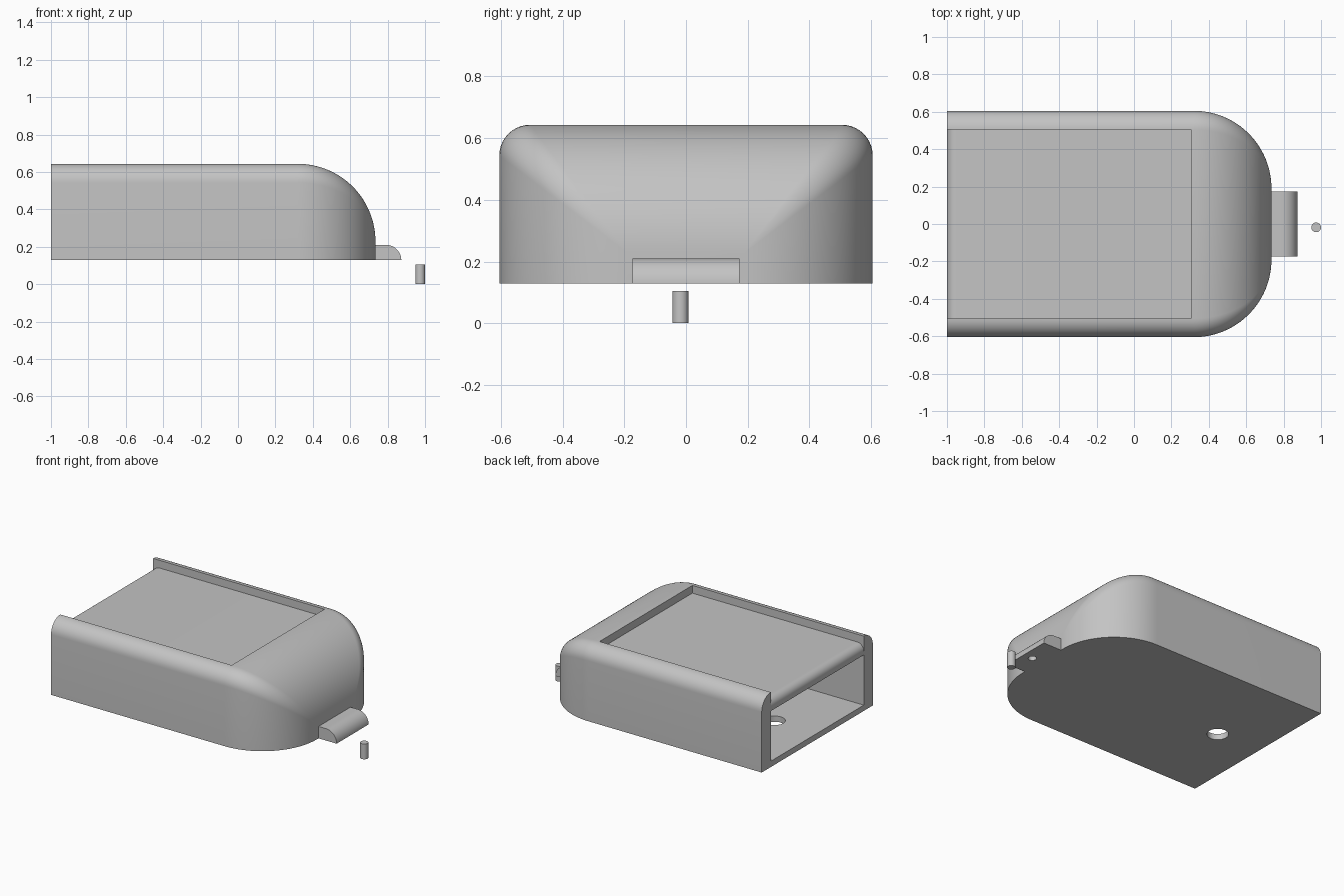
import bpy, bmesh
from math import sin, cos, pi, radians

default = bpy.data.objects.get("Cube")
if default:
    bpy.data.objects.remove(default)

grey = bpy.data.materials.new("plain grey")
grey.use_nodes = True
colour = (0.55, 0.55, 0.55, 1)
grey.diffuse_color = colour
grey.node_tree.nodes["Principled BSDF"].inputs["Base Color"].default_value = colour


def finish(name, bm):
    bmesh.ops.remove_doubles(bm, verts=bm.verts, dist=0.0001)
    bmesh.ops.recalc_face_normals(bm, faces=bm.faces)
    mesh = bpy.data.meshes.new(name)
    bm.to_mesh(mesh)
    bm.free()
    mesh.materials.append(grey)
    obj = bpy.data.objects.new(name, mesh)
    bpy.context.collection.objects.link(obj)
    return obj


def loft(name, rings):
    """Skin a row of equal point rings and cap both ends."""
    bm = bmesh.new()
    rows = [[bm.verts.new(p) for p in ring] for ring in rings]
    n = len(rows[0])
    for a, b in zip(rows, rows[1:]):
        for i in range(n):
            j = (i + 1) % n
            bm.faces.new((a[i], a[j], b[j], b[i]))
    bm.faces.new(rows[0])
    bm.faces.new(rows[-1])
    return finish(name, bm)


def prism(name, profile, half_width):
    """Extrude an x-z profile along y."""
    return loft(name, [[(x, y, z) for x, z in profile] for y in (-half_width, half_width)])


def cylinder(name, x, y, z0, z1, radius, sides=40):
    turn = [2 * pi * i / sides for i in range(sides)]
    return loft(name, [[(x + radius * cos(t), y + radius * sin(t), z) for t in turn]
                       for z in (z0, z1)])


def arc(cx, cz, radius, start, end, steps=14):
    angles = [radians(start + (end - start) * i / steps) for i in range(steps + 1)]
    return [(cx + radius * cos(t), cz + radius * sin(t)) for t in angles]


def cut(obj, cutter):
    cutter.hide_render = True
    mod = obj.modifiers.new("cut", 'BOOLEAN')
    mod.operation = 'DIFFERENCE'
    mod.solver = 'EXACT'
    mod.object = cutter
    bpy.context.view_layer.objects.active = obj
    bpy.ops.object.modifier_apply(modifier=mod.name)
    bpy.data.objects.remove(cutter)


BASE = 0.128      # underside of the housing
NOSE = 0.415      # radius of the rounded nose
START = 0.32      # where the nose begins
INSIDE = 0.505    # half width of the cavity
PIN_Y = -0.018


def section(x, s):
    """Housing outline with filleted top edges, shrinking with s along the nose."""
    w, top, r = 0.19 + NOSE * s, 0.228 + NOSE * s, 0.1 * s
    right = arc(w - r, top - r, r, 0, 90, 10)
    left = [(-y, z) for y, z in reversed(right)]
    return [(x, y, z) for y, z in [(w, BASE)] + right + left + [(-w, BASE)]]


# Housing: straight rear, nose rounded in plan and in elevation
steps = 32
rings = [section(-1, 1)]
rings += [section(START + NOSE * cos(t), sin(t))
          for t in [pi / 2 * (1 - i / steps) for i in range(steps + 1)]]
housing = loft("housing", rings)

# Cavity open at the rear and top, and the round hole in the floor
cut(housing, prism("cavity_cutter",
                   [(-1.1, 0.168), (0.305, 0.168), (0.305, 0.8), (-1.1, 0.8)], INSIDE))
cut(housing, cylinder("floor_hole_cutter", -0.675, 0, 0, 0.25, 0.067))

# Sunken cover panel with a rounded rear edge
panel = prism("cover_panel", [(-1, 0.513), (0.305, 0.513), (0.305, 0.59)]
              + arc(-0.95, 0.54, 0.05, 90, 180), INSIDE)

# Front tab with a blind hole for the pin
tab = prism("front_tab", [(0.73, BASE), (0.873, BASE)]
            + arc(0.791, BASE, 0.082, 4, 90) + [(0.73, BASE + 0.082)], 0.174)
cut(tab, cylinder("pin_hole_cutter", 0.805, PIN_Y, 0, 0.18, 0.026, 28))

# Loose pin under the tab
pin = cylinder("pin", 0.974, PIN_Y, 0, 0.105, 0.026, 28)

for obj in (housing, panel, tab, pin):
    bpy.ops.object.select_all(action='DESELECT')
    obj.select_set(True)
    bpy.context.view_layer.objects.active = obj
    bpy.ops.object.shade_smooth_by_angle(angle=radians(30))
